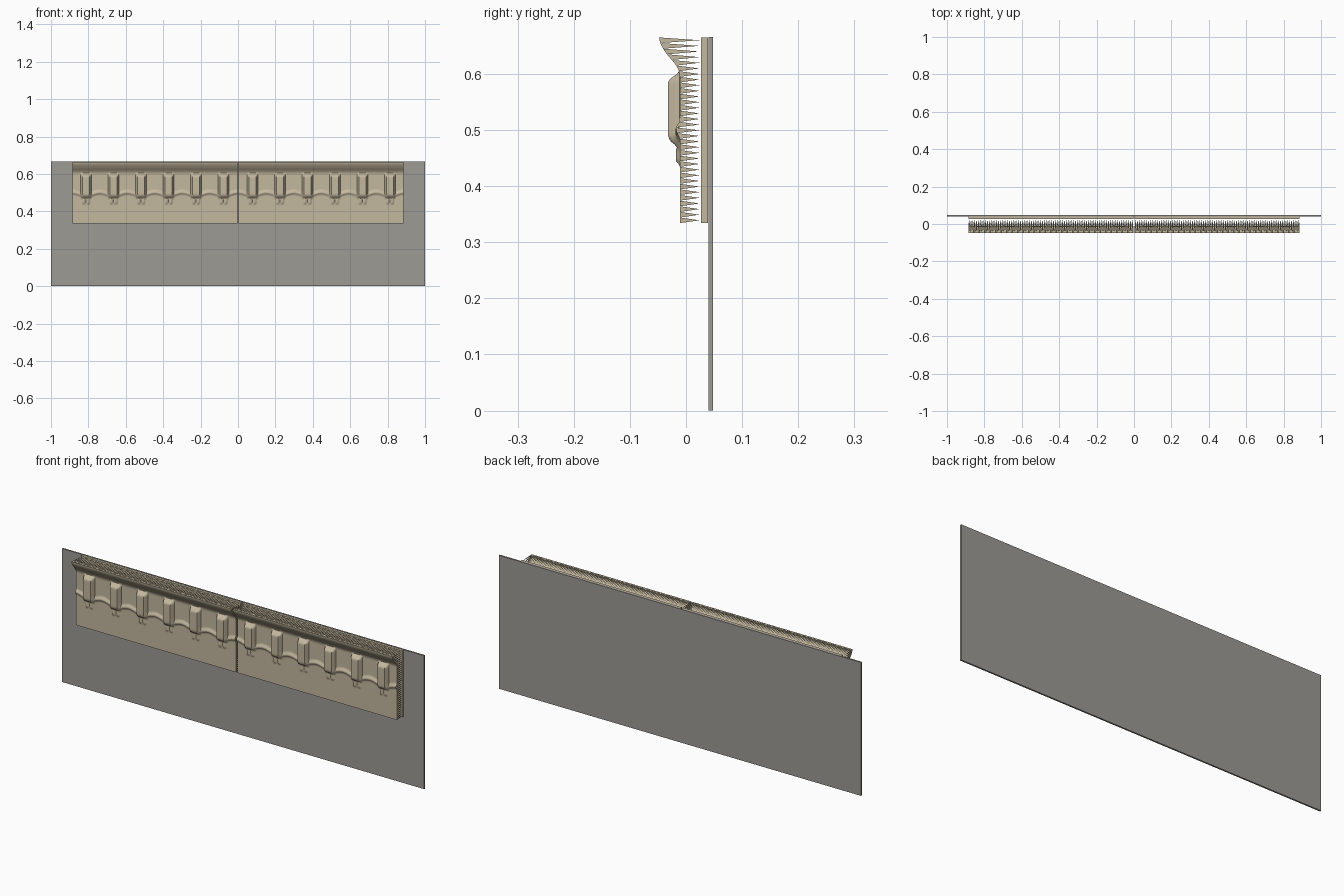
import bpy, bmesh, math

if "Cube" in bpy.data.objects:
    bpy.data.objects.remove(bpy.data.objects["Cube"])

def material(name, rgb):
    m = bpy.data.materials.new(name)
    m.diffuse_color = (*rgb, 1)
    m.use_nodes = True
    m.node_tree.nodes["Principled BSDF"].inputs["Base Color"].default_value = m.diffuse_color
    return m

STONE = material("beige_plaster", (0.55, 0.48, 0.345))
GREY = material("warm_grey", (0.34, 0.325, 0.30))

X0, X1, Z0, Z1 = 0.004, 0.886, 0.334, 0.665
WALL = 0.011                      # forward depth of the plain relief surface
PITCH = (X1 - X0) / 6             # spacing of the brackets

def finish(bm, name, mat):
    me = bpy.data.meshes.new(name)
    bm.to_mesh(me)
    bm.free()
    me.materials.append(mat)
    ob = bpy.data.objects.new(name, me)
    bpy.context.collection.objects.link(ob)
    return ob

def box(name, mat, x, y, z):
    bm = bmesh.new()
    bmesh.ops.create_cube(bm, size=1)
    for v in bm.verts:
        v.co = [r[0] + (c + 0.5) * (r[1] - r[0]) for c, r in zip(v.co, (x, y, z))]
    return finish(bm, name, mat)

def profile(t, pts):
    """Linear interpolation through (t, value) points."""
    if t <= pts[0][0]:
        return pts[0][1]
    for (a, p), (b, q) in zip(pts, pts[1:]):
        if t <= b:
            return p + (q - p) * (t - a) / (b - a)
    return pts[-1][1]

def step(d, w):
    """Smooth 1 -> 0 fall-off over width w as d goes from 0 upwards."""
    t = min(max(d / w, 0), 1)
    return 1 - t * t * (3 - 2 * t)

CORNICE = [(0.60, WALL), (0.61, 0.014), (0.62, 0.021), (0.632, 0.032),
           (0.641, 0.038), (0.648, 0.043), (0.655, 0.046), (0.662, 0.048)]
BRACKET = [(0.466, 0.011), (0.474, 0.020), (0.479, 0.027), (0.486, 0.031),
           (0.492, 0.0325), (0.584, 0.0325), (0.591, 0.029), (0.600, 0.016), (0.606, 0.011)]

def depth(x, z):
    # u: sideways distance from the nearest bracket centre
    u = abs((x - X0) % PITCH - PITCH / 2)
    h = max(WALL, profile(z, CORNICE))
    if z < 0.49:
        h = max(h - 0.001, 0.010)
    # wavy moulding, high between brackets and low at them
    centre = 0.483 + 0.018 * (0.5 - 0.5 * math.cos(2 * math.pi * u / PITCH))
    h += 0.008 * step(abs(z - centre), 0.016)
    # bracket
    h = max(h, WALL + (profile(z, BRACKET) - WALL) * step(u - 0.021, 0.009))
    # small drops hanging under the bracket
    drop = step(abs(u - 0.012) - 0.003, 0.008) * step(abs(z - 0.456) - 0.010, 0.012)
    return max(h, 0.010 + 0.008 * drop)

NX, NZ = 180, 66
for name, sx in (("right", 1), ("left", -1)):
    # carved front surface
    bm = bmesh.new()
    g = [[None] * (NZ + 1) for _ in range(NX + 1)]
    for i in range(NX + 1):
        for j in range(NZ + 1):
            x = X0 + (X1 - X0) * i / NX
            z = Z0 + (Z1 - Z0) * j / NZ
            g[i][j] = bm.verts.new((sx * x, -depth(x, z), z))
    for i in range(NX):
        for j in range(NZ):
            q = [g[i][j], g[i + 1][j], g[i + 1][j + 1], g[i][j + 1]]
            bm.faces.new(q if sx > 0 else q[::-1])
    rim = ([g[i][0] for i in range(NX)] + [g[NX][j] for j in range(NZ)] +
           [g[i][NZ] for i in range(NX, 0, -1)] + [g[0][j] for j in range(NZ, 0, -1)])
    pts = [v.co.copy() for v in rim]
    front = finish(bm, name + "_relief_front", STONE)
    bpy.ops.object.select_all(action='DESELECT')
    front.select_set(True)
    bpy.context.view_layer.objects.active = front
    bpy.ops.object.shade_smooth_by_angle(angle=math.radians(50))

    # comb of pointed teeth running back from the rim
    bm = bmesh.new()
    for k in range(0, len(pts), 2):
        a, m, b = pts[k], pts[k + 1], pts[(k + 2) % len(pts)]
        tip = (m.x, 0.024, m.z)
        t = [bm.verts.new(p) for p in (b, a, tip)]
        bm.faces.new(t if sx > 0 else t[::-1])
    finish(bm, name + "_edge_teeth", STONE)

    # slab behind each relief
    box(name + "_relief_back", STONE, sorted((sx * X0, sx * X1)), (0.027, 0.039), (Z0, Z1))

# large backing board
box("backing_board", GREY, (-1, 1), (0.040, 0.048), (0, 0.666))
